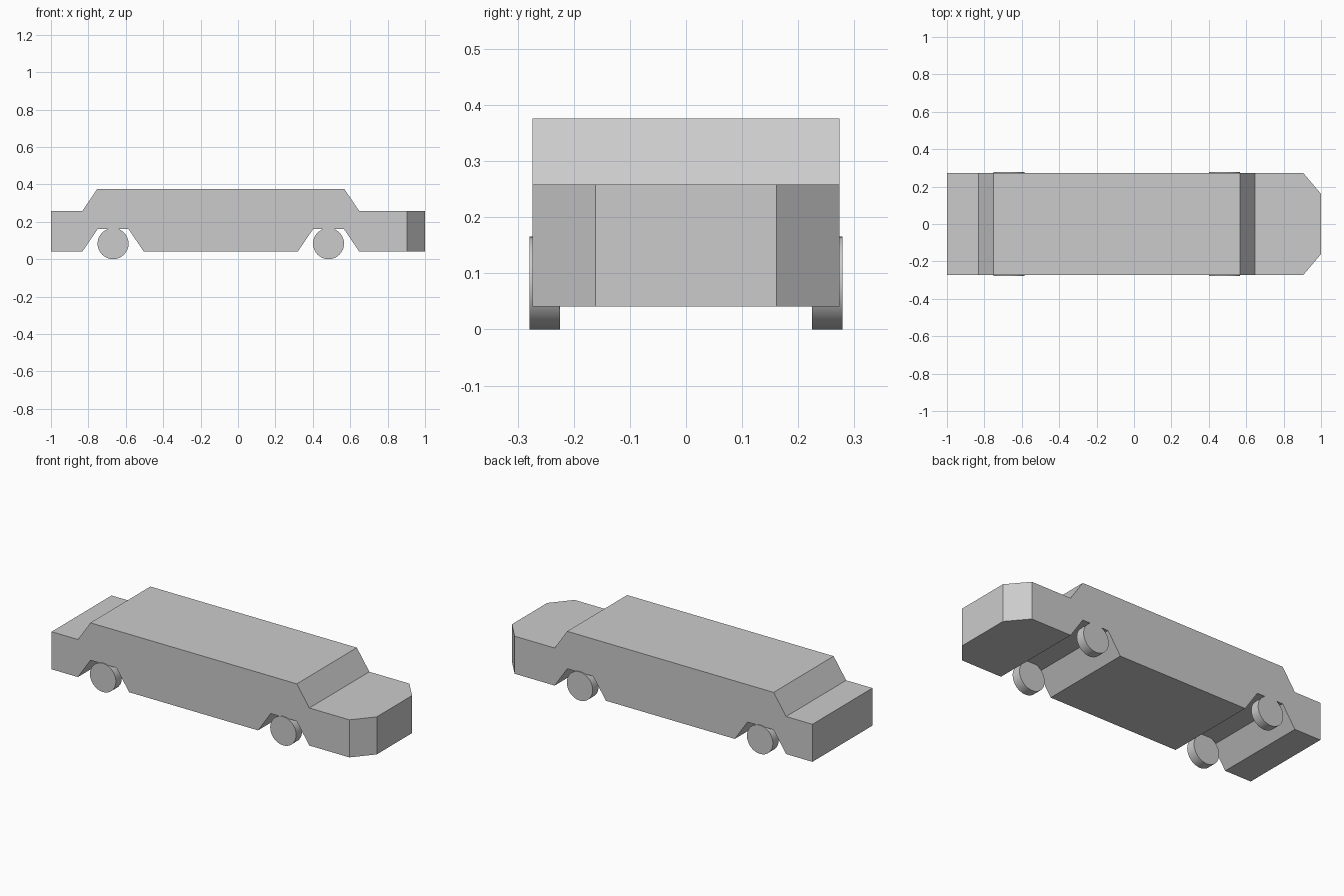
import bpy, bmesh, math
from mathutils import Vector

if "Cube" in bpy.data.objects:
    bpy.data.objects.remove(bpy.data.objects["Cube"], do_unlink=True)

HALF_WIDTH = 0.274
WHEEL_RADIUS = 0.083
AXLES = {"rear": -0.668, "front": 0.484}

grey = bpy.data.materials.new("light_grey")
grey.use_nodes = True
colour = (0.6, 0.6, 0.6, 1)
grey.diffuse_color = colour
grey.node_tree.nodes["Principled BSDF"].inputs["Base Color"].default_value = colour


def arch(x):
    """Trapezoid wheel arch cut into the underside."""
    return [(x - 0.164, 0.041), (x - 0.083, 0.16), (x + 0.083, 0.16), (x + 0.164, 0.041)]


# Body: side profile extruded across the width
profile = [(-1, 0.041), *arch(AXLES["rear"]), *arch(AXLES["front"]), (1, 0.041),
           (1, 0.258), (0.648, 0.258), (0.568, 0.376),
           (-0.752, 0.376), (-0.832, 0.258), (-1, 0.258)]
bm = bmesh.new()
side = bm.faces.new([bm.verts.new((x, -HALF_WIDTH, z)) for x, z in profile])
extruded = bmesh.ops.extrude_face_region(bm, geom=[side])["geom"]
bmesh.ops.translate(bm, vec=(0, 2 * HALF_WIDTH, 0),
                    verts=[v for v in extruded if isinstance(v, bmesh.types.BMVert)])

# Nose: slice off both front corners and cap them
for s in (-1, 1):
    cut = bmesh.ops.bisect_plane(bm, geom=bm.verts[:] + bm.edges[:] + bm.faces[:],
                                 plane_co=(1, s * 0.161, 0),
                                 plane_no=Vector((0.113, s * 0.096, 0)).normalized(),
                                 clear_outer=True)["geom_cut"]
    bmesh.ops.holes_fill(bm, edges=[e for e in bm.edges if e.is_boundary])
bmesh.ops.recalc_face_normals(bm, faces=bm.faces[:])
mesh = bpy.data.meshes.new("body")
bm.to_mesh(mesh)
bm.free()
mesh.materials.append(grey)
bpy.context.collection.objects.link(bpy.data.objects.new("body", mesh))

# Wheels: thin discs just proud of the sides
for end, x in AXLES.items():
    for side_name, s in (("left", 1), ("right", -1)):
        bpy.ops.mesh.primitive_cylinder_add(vertices=32, radius=WHEEL_RADIUS, depth=0.054,
                                            location=(x, s * 0.252, WHEEL_RADIUS),
                                            rotation=(math.pi / 2, 0, 0))
        wheel = bpy.context.object
        wheel.name = f"{end}_wheel_{side_name}"
        wheel.data.materials.append(grey)
        bpy.ops.object.shade_smooth_by_angle(angle=math.radians(30))
